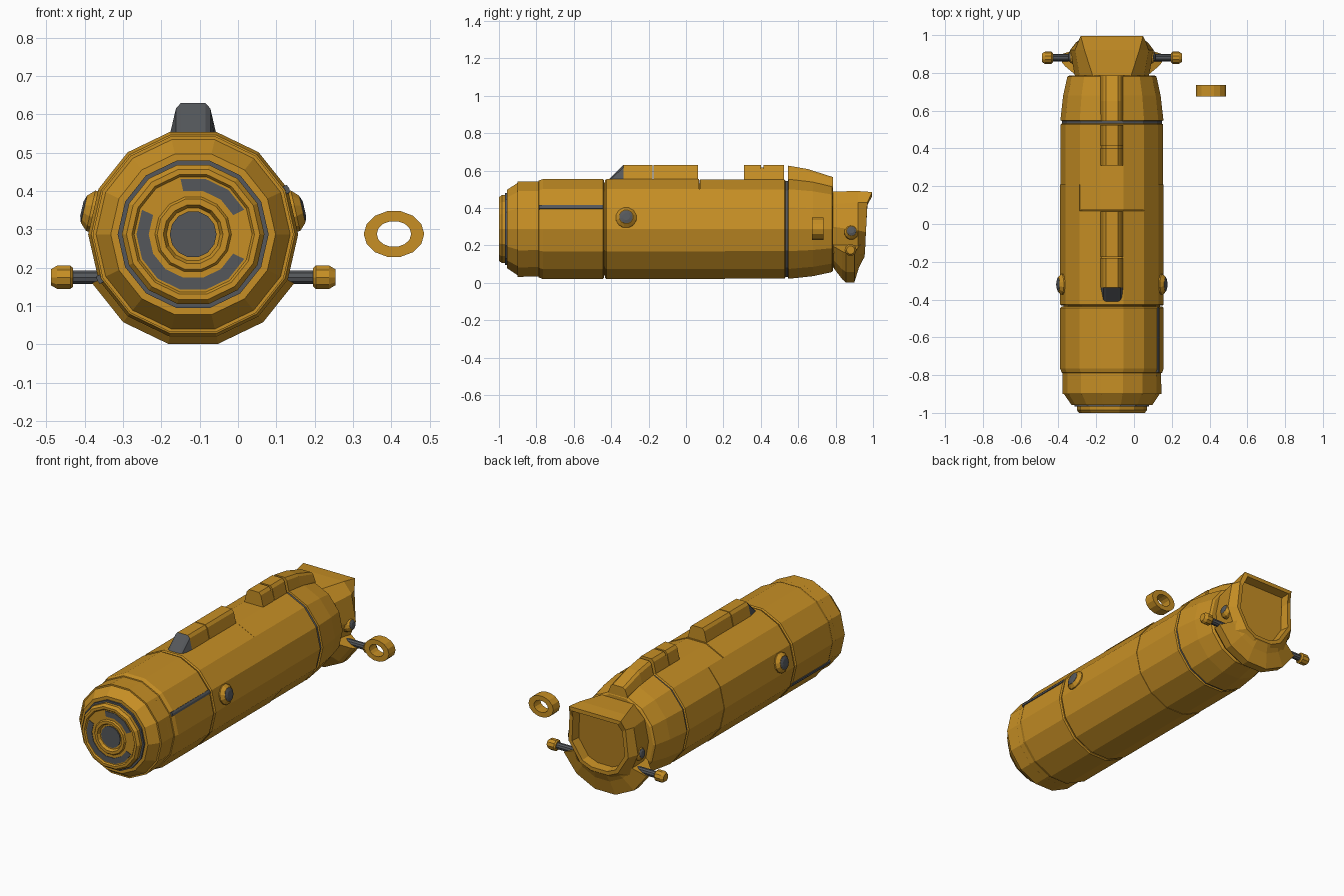
import bpy, bmesh, math
from mathutils import Vector

cube = bpy.data.objects.get("Cube")
if cube:
    bpy.data.objects.remove(cube, do_unlink=True)

SIDES = 14
CX, CZ = -0.117, 0.287          # long axis of the hull
AXIS = Vector((0, 1, 0))
CENTRE = Vector((CX, 0, CZ))


def material(name, color):
    m = bpy.data.materials.new(name)
    m.use_nodes = True
    m.diffuse_color = color
    b = m.node_tree.nodes["Principled BSDF"]
    b.inputs["Base Color"].default_value = color
    b.inputs["Roughness"].default_value = 0.6
    return m


GOLD = material("ochre_yellow", (0.57, 0.275, 0.018, 1))
DARK = material("dark_grey", (0.09, 0.096, 0.105, 1))


def loft(name, loops, mat=GOLD, wrap=False, rule=None):
    """Skin a list of closed point loops; cap the ends unless they wrap."""
    bm = bmesh.new()
    rings = [[bm.verts.new(p) for p in loop] for loop in loops]
    n = len(rings[0])
    pairs = list(zip(rings, rings[1:]))
    if wrap:
        pairs.append((rings[-1], rings[0]))
    else:
        bm.faces.new(rings[0])
        bm.faces.new(rings[-1])
    for a, b in pairs:
        for i in range(n):
            j = (i + 1) % n
            bm.faces.new((a[i], a[j], b[j], b[i]))
    bmesh.ops.recalc_face_normals(bm, faces=bm.faces)
    bm.normal_update()
    me = bpy.data.meshes.new(name)
    me.materials.append(mat)
    if rule:
        me.materials.append(DARK)
        for f in bm.faces:
            f.material_index = int(rule(f))
    bm.to_mesh(me)
    bm.free()
    ob = bpy.data.objects.new(name, me)
    bpy.context.collection.objects.link(ob)
    return ob


def polar(y, r, a):
    """Point around the hull axis, angle measured from straight up."""
    return Vector((CX + r * math.sin(a), y, CZ + r * math.cos(a)))


def corner(i):
    return (i + 0.5) * math.tau / SIDES


def lathe(name, profile, mat=GOLD, origin=CENTRE, axis=AXIS, sides=SIDES):
    """Turn (distance along axis, radius) pairs about an axis."""
    axis = axis.normalized()
    u = Vector((0, 0, 1))
    u = (u - axis * u.dot(axis)).normalized()
    v = axis.cross(u)
    angles = [(i + 0.5) * math.tau / sides for i in range(sides)]
    return loft(name, [[origin + axis * d + (u * math.cos(a) + v * math.sin(a)) * r
                        for a in angles] for d, r in profile], mat)


def arc(name, profile, first, last, mat=GOLD):
    """Sweep a closed (y, r) profile from one hull corner to another."""
    return loft(name, [[polar(y, r, corner(i)) for y, r in profile]
                       for i in range(first, last + 1)], mat)


# Hull sections
R = 0.274
lathe("hull_core", [(-0.9, 0.2), (-0.9, 0.262), (0.7, 0.24), (0.7, 0.2)])
lathe("front_collar", [(-0.957, 0.17), (-0.957, 0.215), (-0.89, 0.26),
                       (-0.82, 0.261), (-0.805, 0.25)])
lathe("front_groove", [(-0.82, 0.252), (-0.77, 0.252)], DARK)
lathe("front_hull", [(-0.79, 0.255), (-0.787, 0.266), (-0.765, R),
                     (-0.445, R), (-0.438, 0.268)])
lathe("middle_hull", [(-0.432, 0.268), (-0.425, R), (0.07, R), (0.072, 0.26)])
arc("middle_hull_skirt", [(0.06, 0.25), (0.06, R), (0.208, R), (0.21, 0.25)], 1, 12)
lathe("rear_hull", [(0.074, 0.25), (0.074, 0.2715), (0.527, 0.2715), (0.532, 0.264)])
lathe("rear_groove", [(0.52, 0.264), (0.56, 0.264)], DARK)
lathe("tail_hull", [(0.545, 0.26), (0.548, 0.273), (0.68, 0.258),
                    (0.78, 0.236), (0.787, 0.225)])

# Nose
lathe("nose_groove", [(-0.967, 0.197), (-0.94, 0.197)], DARK)
lathe("nose_cap", [(-0.94, 0.186), (-0.985, 0.186), (-1, 0.174), (-1, 0.16),
                   (-0.992, 0.154), (-0.992, 0.1), (-1, 0.094), (-1, 0.078),
                   (-0.984, 0.07)])
lathe("nose_lens", [(-0.98, 0.061), (-0.989, 0.061)], DARK)
band = [(-0.995, 0.116), (-0.995, 0.148), (-0.988, 0.148), (-0.988, 0.116)]
arc("nose_vent_upper", band, -1, 2, DARK)
arc("nose_vent_lower", band, 4, 11, DARK)

# Long slots on two opposite hull corners
for label, i in (("left", 2), ("right", 9)):
    a = corner(i)
    loft(label + "_slot", [[polar(y, 0.265, a - 0.04), polar(y, 0.276, a - 0.04),
                            polar(y, 0.278, a), polar(y, 0.276, a + 0.04),
                            polar(y, 0.265, a + 0.04)] for y in (-0.785, -0.443)], DARK)


# Ridge along the top
def ridge_section(y, top):
    base = 0.48
    half = [(0.064, 0), (0.059, 0.5), (0.045, 0.9), (0.032, 1)]
    pts = [(w, base + (top - base) * t) for w, t in half]
    pts += [(-w, z) for w, z in reversed(pts)]
    return [(CX + x, y, z) for x, z in pts]


loft("front_ridge", [ridge_section(-0.42, 0.545), ridge_section(-0.335, 0.63),
                     ridge_section(-0.18, 0.63)],
     rule=lambda f: f.normal.y < -0.2 and f.calc_center_median().y < -0.34)
for name, stations in (("front_ridge_back", ((-0.175, 0.63), (0.065, 0.63))),
                       ("rear_ridge", ((0.31, 0.63), (0.402, 0.63))),
                       ("rear_ridge_notch", ((0.39, 0.615), (0.43, 0.615))),
                       ("rear_ridge_back", ((0.414, 0.63), (0.525, 0.63))),
                       ("tail_ridge", ((0.545, 0.626), (0.65, 0.608), (0.785, 0.565)))):
    loft(name, [ridge_section(*s) for s in stations])


# Shield-shaped tail with a recessed rear face
def tail_section(half, scale=1, shift=0):
    pts = list(half) + [(-x, y, z) for x, y, z in reversed(half)]
    return [(CX + x * scale, y + shift, 0.3 + (z - 0.3) * scale) for x, y, z in pts]


root = [(0.10, 0.78, 0.488), (0.17, 0.78, 0.42), (0.195, 0.78, 0.30),
        (0.17, 0.78, 0.16), (0.07, 0.78, 0.08)]
waist = [(0.145, 0.92, 0.49), (0.195, 0.92, 0.43), (0.222, 0.92, 0.28),
         (0.17, 0.92, 0.15), (0.065, 0.92, 0.10)]
rim = [(0.165, 0.995, 0.485), (0.178, 0.97, 0.43), (0.19, 0.962, 0.27),
       (0.12, 0.957, 0.16), (0.055, 0.952, 0.13)]
loft("tail_block", [tail_section(root), tail_section(waist), tail_section(rim),
                    tail_section(rim, 0.88), tail_section(rim, 0.84, -0.05)])
arc("tail_lower_collar", [(0.78, 0.15), (0.79, 0.215), (0.835, 0.275), (0.855, 0.293),
                          (0.9, 0.293), (0.925, 0.21), (0.95, 0.16)], 4, 9)

# Paired side fittings
for label, s in (("left", 1), ("right", -1)):
    out = Vector((s, 0, 0))
    rod = Vector((CX, 0.88, 0.175))
    lathe(label + "_tail_rod", [(0.16, 0.019), (0.33, 0.019)], DARK, rod, out, 10)
    lathe(label + "_tail_knob", [(0.313, 0.025), (0.32, 0.032), (0.355, 0.032),
                                 (0.371, 0.022)], GOLD, rod, out, 10)
    up = Vector((s, 0, 0.23)).normalized()
    for part, origin, start, size in (
            ("hull", Vector((CX, -0.32, CZ)), 0.262, 1),
            ("tail", Vector((CX, 0.885, 0.225)), 0.2, 0.7)):
        lathe(f"{label}_{part}_boss", [(start - 0.02, 0.056 * size), (start + 0.012, 0.056 * size),
                                       (start + 0.03, 0.038 * size)], GOLD, origin, up, 12)
        lathe(f"{label}_{part}_boss_cap", [(start, 0.036 * size), (start + 0.031, 0.036 * size),
                                           (start + 0.036, 0.02 * size)], DARK, origin, up, 12)

# Separate oval ring beside the tail
oval = [(0.079, 0.061, 0.675), (0.079, 0.061, 0.735),
        (0.045, 0.034, 0.735), (0.045, 0.034, 0.675)]
loft("oval_ring", [[(0.407 + rx * math.sin(a), y, 0.288 + rz * math.cos(a))
                    for rx, rz, y in oval] for a in map(corner, range(SIDES))], wrap=True)
